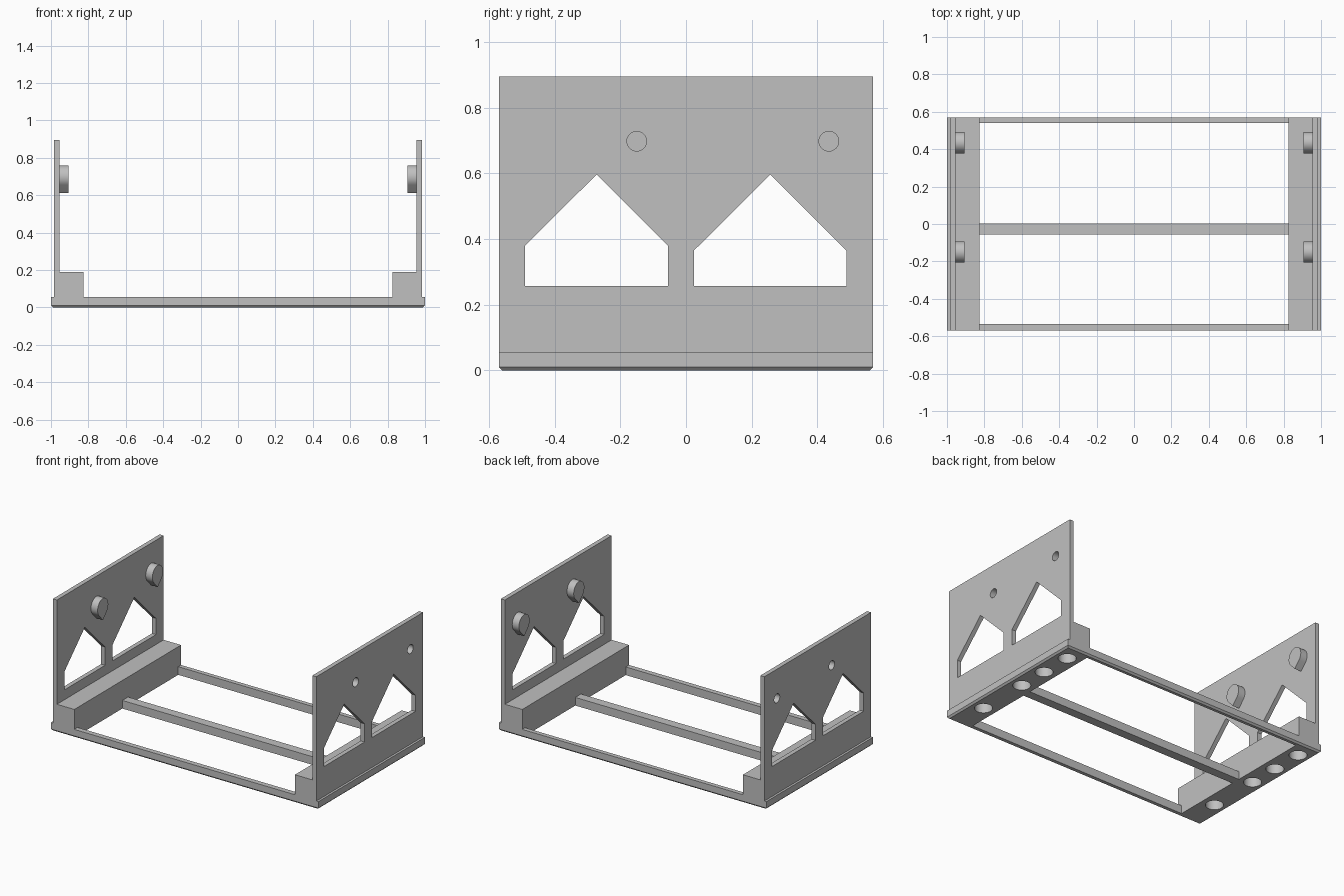
import bpy
import bmesh
from math import radians, sin, cos, pi
from mathutils import Vector

if "Cube" in bpy.data.objects:
    bpy.data.objects.remove(bpy.data.objects["Cube"], do_unlink=True)

GREY = (0.53, 0.53, 0.53, 1)
grey = bpy.data.materials.new("plain_grey")
grey.use_nodes = True
grey.diffuse_color = GREY
grey.node_tree.nodes["Principled BSDF"].inputs["Base Color"].default_value = GREY

HALF_DEPTH = 0.57
RAIL_TOP = 0.055


def finish(name, bm):
    """Turn a bmesh into a linked grey object."""
    bmesh.ops.recalc_face_normals(bm, faces=bm.faces)
    mesh = bpy.data.meshes.new(name)
    bm.to_mesh(mesh)
    bm.free()
    mesh.materials.append(grey)
    obj = bpy.data.objects.new(name, mesh)
    bpy.context.collection.objects.link(obj)
    return obj


def prism(name, points, sweep):
    """Extrude a closed outline of 3D points along a vector."""
    bm = bmesh.new()
    face = bm.faces.new([bm.verts.new(p) for p in points])
    new = bmesh.ops.extrude_face_region(bm, geom=[face])["geom"]
    verts = [g for g in new if isinstance(g, bmesh.types.BMVert)]
    bmesh.ops.translate(bm, verts=verts, vec=Vector(sweep))
    return finish(name, bm)


def box(name, x0, x1, y0, y1, z0, z1):
    outline = [(x0, y0, z0), (x1, y0, z0), (x1, y1, z0), (x0, y1, z0)]
    return prism(name, outline, (0, 0, z1 - z0))


def side_prism(name, outline, x0, x1):
    """Extrude a (y, z) outline from x0 to x1."""
    return prism(name, [(x0, y, z) for y, z in outline], (x1 - x0, 0, 0))


def circle(u, v, r, n=32):
    return [(u + r * cos(2 * pi * i / n), v + r * sin(2 * pi * i / n)) for i in range(n)]


def select(obj):
    bpy.ops.object.select_all(action="DESELECT")
    obj.select_set(True)
    bpy.context.view_layer.objects.active = obj


def cut(obj, cutters):
    """Subtract each cutter from the object."""
    for cutter in cutters:
        mod = obj.modifiers.new("cut", "BOOLEAN")
        mod.operation, mod.solver, mod.object = "DIFFERENCE", "EXACT", cutter
        select(obj)
        bpy.ops.object.modifier_apply(modifier=mod.name)


def smooth(obj):
    select(obj)
    bpy.ops.object.shade_smooth_by_angle(angle=radians(30))


# Base frame: chamfered underside, two large openings leaving three rails
base = box("base_frame", -1, 1, -HALF_DEPTH, HALF_DEPTH, 0, RAIL_TOP)
bm = bmesh.new()
bm.from_mesh(base.data)
low = [e for e in bm.edges if all(v.co.z < 0.001 for v in e.verts)]
bmesh.ops.bevel(bm, geom=low, offset=0.011, segments=1, affect="EDGES")
bm.to_mesh(base.data)
bm.free()
helpers = [box("opening_cutter", -0.825, 0.825, y0, y1, -0.1, 0.2)
           for y0, y1 in ((-0.535, -0.057), (0.004, 0.54))]
cut(base, helpers)

# Outlines shared by both sides, as (y, z)
windows = [
    [(-0.49, 0.257), (-0.055, 0.257), (-0.055, 0.38), (-0.272, 0.597), (-0.49, 0.38)],
    [(0.025, 0.257), (0.488, 0.257), (0.488, 0.366), (0.257, 0.597), (0.025, 0.366)],
]
peg_spots = [(-0.15, 0.698), (0.435, 0.698)]
magnet_rows = (-0.33, 0.03, 0.24, 0.457)


def teardrop(y, z):
    """Round top with a point at the bottom."""
    arc = [radians(-45 + 270 * i / 28) for i in range(29)]
    return [(y + 0.057 * cos(a), z + 0.061 * sin(a)) for a in arc] + [(y, z - 0.086)]


for side, s in (("left", 1), ("right", -1)):
    # Corner block carrying the wall
    block = box(side + "_block", s * 0.825, s * 0.955,
                -HALF_DEPTH, HALF_DEPTH, RAIL_TOP, 0.19)
    # Upright wall with two house-shaped windows
    wall = side_prism(side + "_wall", [(-HALF_DEPTH, RAIL_TOP), (HALF_DEPTH, RAIL_TOP),
                                       (HALF_DEPTH, 0.895), (-HALF_DEPTH, 0.895)],
                      s * 0.955, s * 0.985)
    pegs = [side_prism(side + "_peg", teardrop(y, z), s * 0.905, s * 0.955)
            for y, z in peg_spots]
    window_cutters = [side_prism("window_cutter", w, s * 0.9, s * 1.05) for w in windows]
    # Blind bores from outside, running into the pegs
    bores = [side_prism("bore_cutter", circle(y, z, 0.03), s * 0.92, s * 1.05)
             for y, z in peg_spots]
    # Round pockets in the underside
    pockets = [prism("pocket_cutter", [(x, y, -0.05) for x, y in circle(s * 0.912, row, 0.055)],
                     (0, 0, 0.17)) for row in magnet_rows]
    cut(wall, window_cutters + bores + pockets)
    cut(block, pockets)
    cut(base, pockets)
    for peg, bore in zip(pegs, bores):
        cut(peg, [bore])
        smooth(peg)
    smooth(wall)
    smooth(block)
    helpers += window_cutters + bores + pockets

smooth(base)

# Remove the cutting helpers
for helper in helpers:
    helper.hide_render = True
    bpy.data.objects.remove(helper, do_unlink=True)
